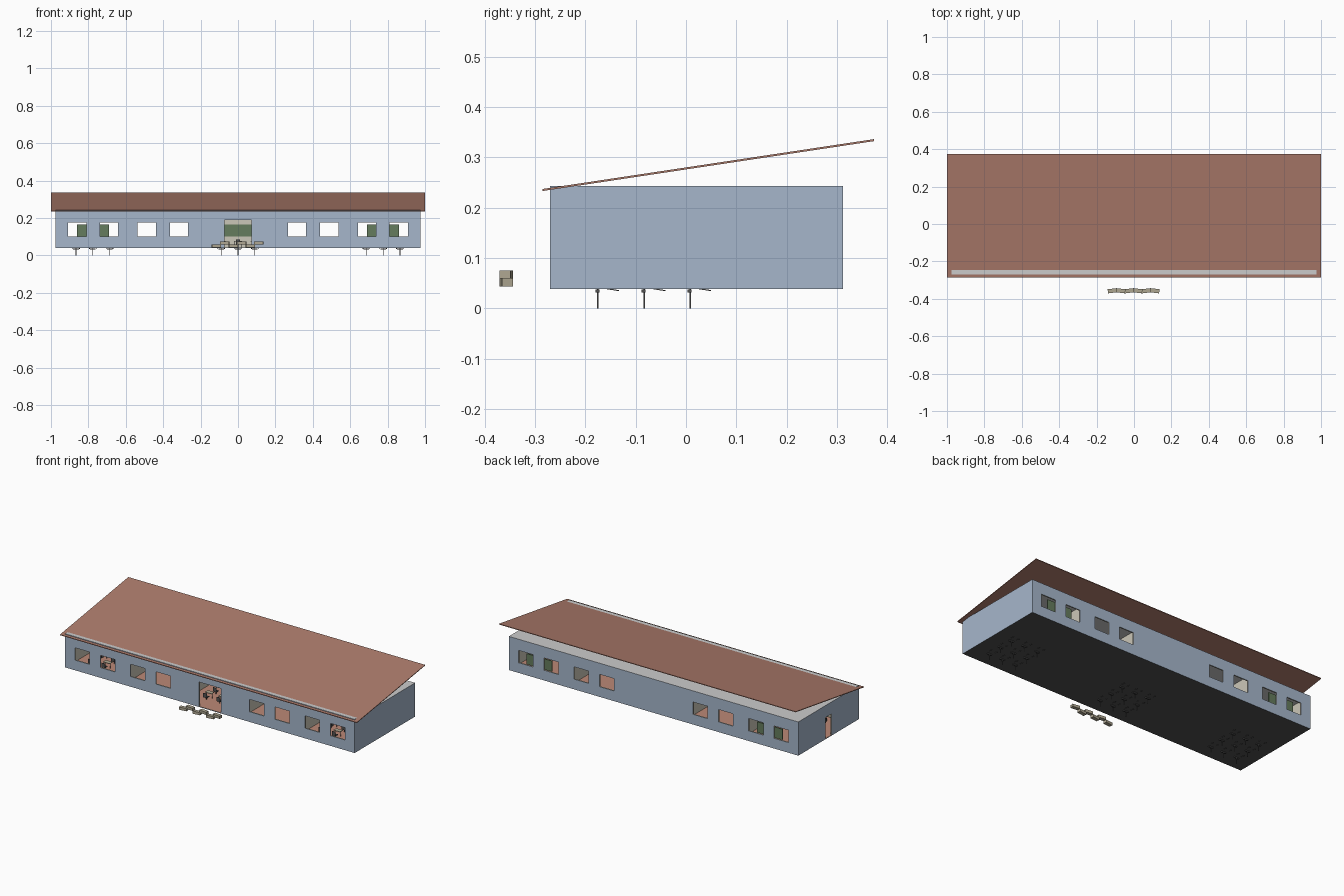
import bpy, bmesh
from mathutils import Matrix, Vector

if "Cube" in bpy.data.objects:
    bpy.data.objects.remove(bpy.data.objects["Cube"])


def material(name, rgb):
    m = bpy.data.materials.new(name)
    m.diffuse_color = (*rgb, 1)
    m.use_nodes = True
    m.node_tree.nodes["Principled BSDF"].inputs["Base Color"].default_value = m.diffuse_color
    return m


BLUE = material("wall_blue", (0.38, 0.47, 0.60))
ROOF = material("roof_red", (0.42, 0.20, 0.15))
FLOOR = material("floor_terracotta", (0.50, 0.25, 0.18))
DARK = material("dark_grey", (0.08, 0.08, 0.08))
BEIGE = material("inner_beige", (0.60, 0.57, 0.48))
CEIL = material("ceiling_grey", (0.55, 0.55, 0.55))
GREEN = material("board_green", (0.13, 0.20, 0.11))
STONE = material("block_stone", (0.42, 0.38, 0.28))


def boxes(name, items, mat=None):
    """One object from boxes given as (x0, x1, y0, y1, z0, z1[, tilt angle, axis])."""
    bm = bmesh.new()
    for b in items:
        c = Vector(((b[0] + b[1]) / 2, (b[2] + b[3]) / 2, (b[4] + b[5]) / 2))
        rot = Matrix.Rotation(b[6], 4, b[7]) if len(b) > 6 else Matrix()
        size = Matrix.Diagonal((b[1] - b[0], b[3] - b[2], b[5] - b[4], 1))
        bmesh.ops.create_cube(bm, size=1, matrix=Matrix.Translation(c) @ rot @ size)
    me = bpy.data.meshes.new(name)
    bm.to_mesh(me)
    bm.free()
    ob = bpy.data.objects.new(name, me)
    bpy.context.collection.objects.link(ob)
    if mat:
        me.materials.append(mat)
    return ob


def cut(target, items):
    """Cut boxes out of the target and discard the cutter."""
    cutter = boxes("cutter", items)
    cutter.hide_render = True
    mod = target.modifiers.new("cut", 'BOOLEAN')
    mod.operation, mod.solver, mod.object = 'DIFFERENCE', 'EXACT', cutter
    bpy.context.view_layer.objects.active = target
    bpy.ops.object.modifier_apply(modifier=mod.name)
    bpy.data.objects.remove(cutter)


# Building shell: outer block hollowed into five equal rooms
X, Y0, Y1, Z0, Z1, T = 0.975, -0.27, 0.312, 0.038, 0.243, 0.007
ROOM = 2 * X / 5
shell = boxes("building_shell", [(-X, X, Y0, Y1, Z0, Z1)])
cut(shell, [(-X + i * ROOM + T, -X + (i + 1) * ROOM - T,
             Y0 + T, Y1 - T, Z0 + 0.004, Z1 - 0.004) for i in range(5)])

# Windows run through both the front and back walls
windows = [(s * c - 0.049, s * c + 0.049, -0.5, 0.5, 0.10, 0.175)
           for s in (-1, 1) for c in (0.315, 0.487, 0.69, 0.86)]
cut(shell, windows)
# Front entrance, then the left end door with matching inner doorways
cut(shell, [(-0.073, 0.073, -0.4, -0.2, Z0 + 0.004, 0.19)])
cut(shell, [(-1.1, 0.85, -0.008, 0.05, Z0 + 0.004, 0.17)])

# Shell colours by the side each face belongs to
for m in (BLUE, DARK, FLOOR, CEIL, BEIGE):
    shell.data.materials.append(m)
for p in shell.data.polygons:
    c, n = p.center, p.normal
    inside = abs(c.x) < X - 0.001 and Y0 + 0.001 < c.y < Y1 - 0.001
    if n.z < -0.9 and c.z < Z0 + 0.001:
        p.material_index = 1
    elif n.z > 0.9 and c.z < 0.06:
        p.material_index = 2
    elif abs(n.z) > 0.9 and c.z > 0.2:
        p.material_index = 3
    elif inside:
        p.material_index = 4

# Single-pitch roof rising to the back
roof = boxes("roof", [(-1, 1, -0.285, 0.373, 0, 0.004)], ROOF)
for v in roof.data.vertices:
    v.co.z += 0.233 + (v.co.y + 0.285) / 0.658 * 0.099

# Zigzag row of loose blocks at the entrance
boxes("entrance_blocks", [
    (-0.14 + i * 0.0455, -0.092 + i * 0.0455, -0.368, -0.346,
     0.043 + 0.016 * (i % 2), 0.059 + 0.016 * (i % 2),
     0.12 * (-1) ** i, 'Z') for i in range(6)], STONE)

# Classrooms: both ends and the middle
for label, cx in (("left", -0.776), ("middle", 0.0), ("right", 0.776)):
    boxes(label + "_board", [(cx - 0.085, cx + 0.085, 0.297, 0.303, 0.10, 0.165)], GREEN)
    chairs, desks, legs = [], [], []
    for x in (cx - 0.09, cx, cx + 0.09):
        for y in (-0.175, -0.083, 0.008):
            # Chair: post through the floor, foot plate, seat and back
            chairs += [(x - 0.0015, x + 0.0015, y - 0.0015, y + 0.0015, 0, 0.058),
                       (x - 0.015, x + 0.015, y - 0.005, y + 0.003, 0.031, 0.037),
                       (x - 0.012, x + 0.012, y - 0.012, y + 0.012, 0.058, 0.061),
                       (x - 0.012, x + 0.012, y - 0.014, y - 0.011, 0.061, 0.085)]
            # Desk: top on two legs with sloping feet
            desks.append((x - 0.022, x + 0.022, y + 0.016, y + 0.044, 0.074, 0.077))
            for s in (-0.018, 0.018):
                legs += [(x + s - 0.001, x + s + 0.001, y + 0.029, y + 0.031, 0.038, 0.074),
                         (x + s - 0.002, x + s + 0.002, y + 0.018, y + 0.042,
                          0.036, 0.038, -0.15, 'X')]
    boxes(label + "_chairs", chairs, DARK)
    boxes(label + "_desk_tops", desks, STONE)
    boxes(label + "_desk_legs", legs, DARK)
